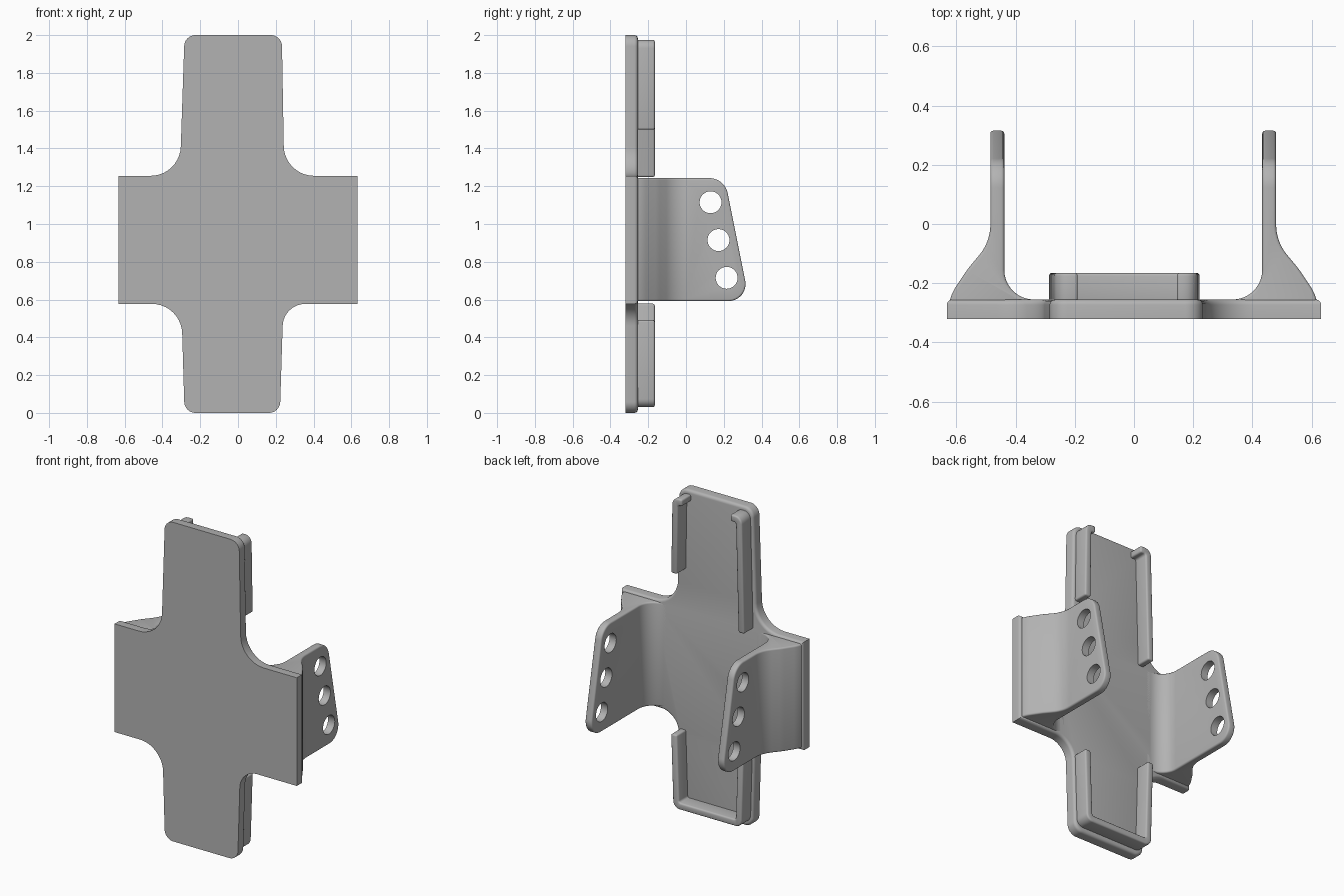
import bpy, bmesh, math
from mathutils import Vector

cube = bpy.data.objects.get("Cube")
if cube:
    bpy.data.objects.remove(cube, do_unlink=True)

grey = bpy.data.materials.new("plain grey")
grey.use_nodes = True
grey.diffuse_color = (0.45, 0.45, 0.45, 1)
grey.node_tree.nodes["Principled BSDF"].inputs["Base Color"].default_value = (0.45, 0.45, 0.45, 1)


def rounded(corners, steps=8, closed=True):
    """Turn (a, b, radius) corners into an outline with filleted corners."""
    out, n = [], len(corners)
    for i, (a, b, r) in enumerate(corners):
        p = Vector((a, b))
        if r == 0 or (not closed and i in (0, n - 1)):
            out.append(p)
            continue
        u = (Vector(corners[i - 1][:2]) - p).normalized()
        v = (Vector(corners[(i + 1) % n][:2]) - p).normalized()
        half = u.angle(v) / 2
        centre = p + (u + v).normalized() * (r / math.sin(half))
        start = p + u * (r / math.tan(half)) - centre
        end = p + v * (r / math.tan(half)) - centre
        sweep = start.angle(end)
        for k in range(steps + 1):
            t = k / steps
            out.append(centre + (start * math.sin((1 - t) * sweep)
                                 + end * math.sin(t * sweep)) / math.sin(sweep))
    return out


def prism(name, outline, axis, low, high):
    """Extrude a 2D outline along one axis."""
    def place(p, d):
        return {"x": (d, p.x, p.y), "y": (p.x, d, p.y), "z": (p.x, p.y, d)}[axis]
    bm = bmesh.new()
    face = bm.faces.new([bm.verts.new(place(p, low)) for p in outline])
    grown = bmesh.ops.extrude_face_region(bm, geom=[face])["geom"]
    shift = Vector(place(Vector((0, 0)), high - low))
    bmesh.ops.translate(bm, vec=shift, verts=[g for g in grown if isinstance(g, bmesh.types.BMVert)])
    bmesh.ops.recalc_face_normals(bm, faces=bm.faces)
    mesh = bpy.data.meshes.new(name)
    bm.to_mesh(mesh)
    bm.free()
    mesh.materials.append(grey)
    obj = bpy.data.objects.new(name, mesh)
    bpy.context.collection.objects.link(obj)
    return obj


def select(obj):
    bpy.ops.object.select_all(action="DESELECT")
    obj.select_set(True)
    bpy.context.view_layer.objects.active = obj


def apply(obj, kind, **settings):
    select(obj)
    mod = obj.modifiers.new(kind, kind)
    for key, value in settings.items():
        setattr(mod, key, value)
    bpy.ops.object.modifier_apply(modifier=mod.name)


def carve(obj, cutter, operation):
    apply(obj, "BOOLEAN", object=cutter, operation=operation, solver="EXACT")
    bpy.data.objects.remove(cutter, do_unlink=True)


def soften(obj, width):
    apply(obj, "BEVEL", width=width, segments=3, limit_method="ANGLE", angle_limit=math.radians(40))


def finish(obj):
    select(obj)
    bpy.ops.object.shade_smooth_by_angle(angle=math.radians(35))


FRONT, BACK, LIP = -0.32, -0.255, -0.165

# Cross-shaped back plate with a rounded rear rim
cross = rounded([
    (-0.283, 2, 0.06), (0.232, 2, 0.06), (0.245, 1.255, 0.16), (0.632, 1.255, 0),
    (0.632, 0.577, 0), (0.24, 0.577, 0.12), (0.222, 0, 0.06), (-0.283, 0, 0.06),
    (-0.3, 0.577, 0.16), (-0.632, 0.577, 0), (-0.632, 1.255, 0), (-0.308, 1.255, 0.16)], 10)
plate = prism("back_plate", cross, "y", FRONT, BACK)
bm = bmesh.new()
bm.from_mesh(plate.data)
rim = [e for e in bm.edges if all(abs(v.co.y - BACK) < 1e-5 for v in e.verts)]
bmesh.ops.bevel(bm, geom=rim, offset=0.018, segments=4, profile=0.5, affect="EDGES")
bm.to_mesh(plate.data)
bm.free()
finish(plate)

# Side brackets: flared foot, flat ear, three holes
foot = rounded([
    (0.628, -0.312, 0), (0.612, -0.235, 0.15), (0.555, -0.15, 0.3), (0.48, -0.06, 0.16),
    (0.48, 0.36, 0), (0.433, 0.36, 0), (0.433, BACK, 0.1), (0.3, BACK, 0),
    (0.3, -0.312, 0)], 10)
ear = rounded([(-0.4, 1.243, 0), (0.205, 1.243, 0.1), (0.335, 0.592, 0.09), (-0.4, 0.592, 0)], 12)
for side, name in ((1, "left_bracket"), (-1, "right_bracket")):
    shift = 0 if side == 1 else -0.005
    outline = [Vector((side * p.x + shift, p.y)) for p in foot]
    bracket = prism(name, outline, "z", 0.5, 1.35)
    carve(bracket, prism("ear_cutter", ear, "x", -1, 1), "INTERSECT")
    soften(bracket, 0.01)
    for y, z in ((0.13, 1.115), (0.172, 0.915), (0.215, 0.715)):
        ring = [Vector((y + 0.058 * math.cos(a), z + 0.058 * math.sin(a)))
                for a in (math.tau * k / 32 for k in range(32))]
        carve(bracket, prism("hole_cutter", ring, "x", -1, 1), "DIFFERENCE")
    finish(bracket)


def rail(name, corners, width=0.042):
    """Raised lip following an open path, its thickness lying on the path's right."""
    path = [Vector(c[:2]) for c in corners]
    inner = []
    for i, p in enumerate(path):
        dirs = [(path[k + 1] - path[k]).normalized() for k in (i - 1, i) if 0 <= k < len(path) - 1]
        normals = [Vector((d.y, -d.x)) for d in dirs]
        mitre = sum(normals, Vector((0, 0))).normalized()
        inner.append((*(p + mitre * (width / mitre.dot(normals[0]))), corners[i][2] * 0.3))
    outline = rounded(corners, 6, False) + rounded(inner, 4, False)[::-1]
    obj = prism(name, outline, "y", BACK - 0.02, LIP)
    soften(obj, 0.01)
    finish(obj)


# Retaining rails: two hooked upper rails and one lower tray
rail("upper_right_rail", [(-0.287, 1.25, 0), (-0.268, 1.975, 0.045), (-0.19, 1.975, 0)])
rail("upper_left_rail", [(0.145, 1.975, 0), (0.214, 1.975, 0.045), (0.222, 1.5, 0)])
rail("lower_tray_rail", [(0.222, 0.49, 0), (0.207, 0.03, 0.045),
                         (-0.268, 0.03, 0.045), (-0.284, 0.577, 0)])
